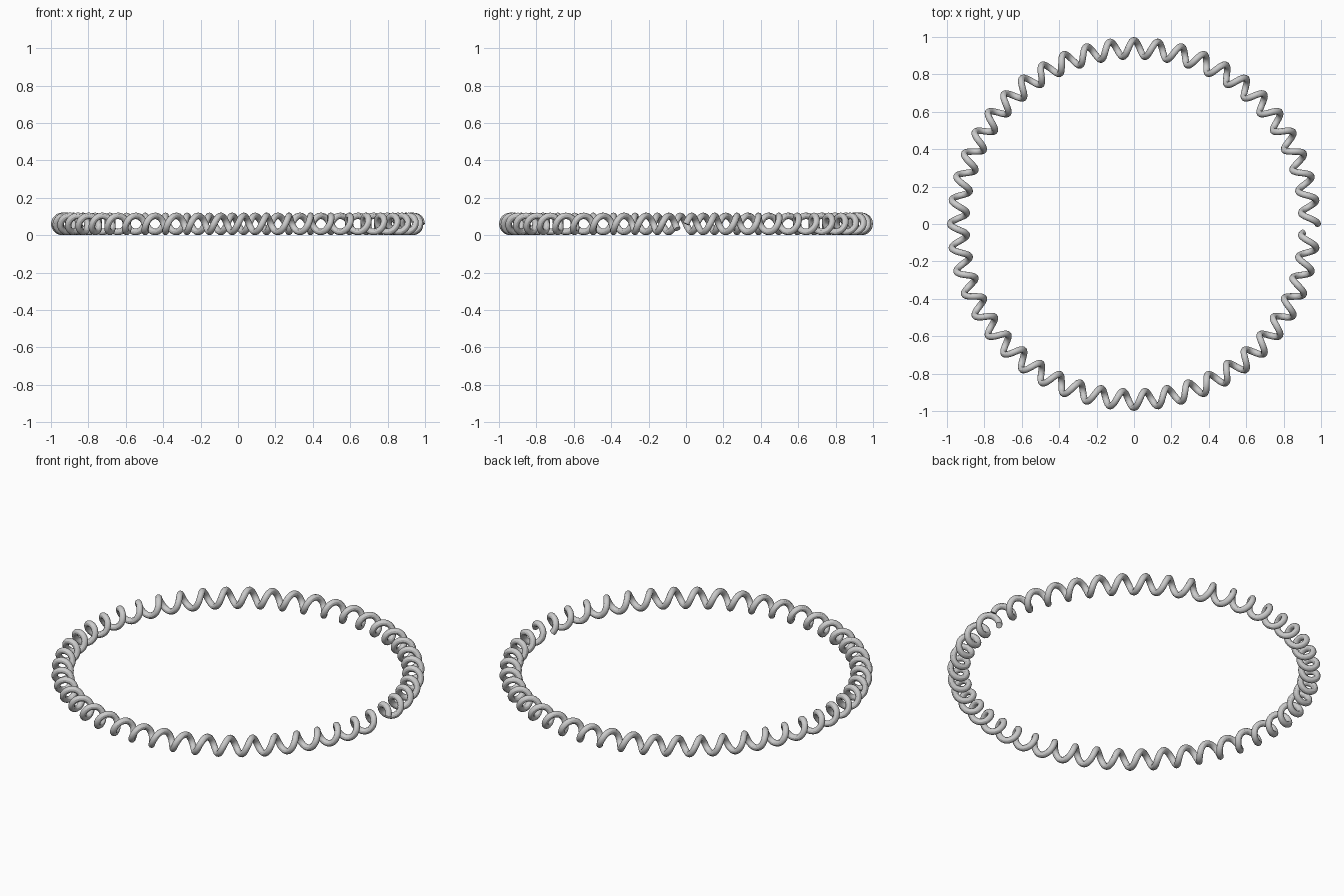
import bpy
from math import sin, cos, pi

if "Cube" in bpy.data.objects:
    bpy.data.objects.remove(bpy.data.objects["Cube"])

# Coil spring bent into an almost closed ring
RING, COIL, WIRE = 0.939, 0.043, 0.0175
COILS_PER_RING = 48
TURNS = 47.61          # the last part turn is missing, leaving a small gap
STEPS = 28

count = int(TURNS * STEPS)
curve = bpy.data.curves.new("coil_spring", "CURVE")
curve.dimensions = "3D"
curve.bevel_depth = WIRE
curve.bevel_resolution = 4
curve.use_fill_caps = True
curve.twist_mode = "MINIMUM"

# Centre line of the wire: outermost at the start, rising first
spline = curve.splines.new("POLY")
spline.points.add(count)
for i, p in enumerate(spline.points):
    turn = TURNS * i / count
    a = 2 * pi * turn / COILS_PER_RING
    phase = 2 * pi * turn
    r = RING + COIL * cos(phase)
    p.co = (r * cos(a), r * sin(a), COIL + WIRE + COIL * sin(phase), 1)
spline.use_smooth = True

temp = bpy.data.objects.new("wire_path", curve)
bpy.context.collection.objects.link(temp)

# Turn the wire into a smooth-shaded mesh
bpy.context.view_layer.objects.active = temp
temp.select_set(True)
bpy.ops.object.convert(target="MESH")
spring = bpy.context.object
spring.name = "coil_spring"
bpy.ops.object.shade_smooth_by_angle()
